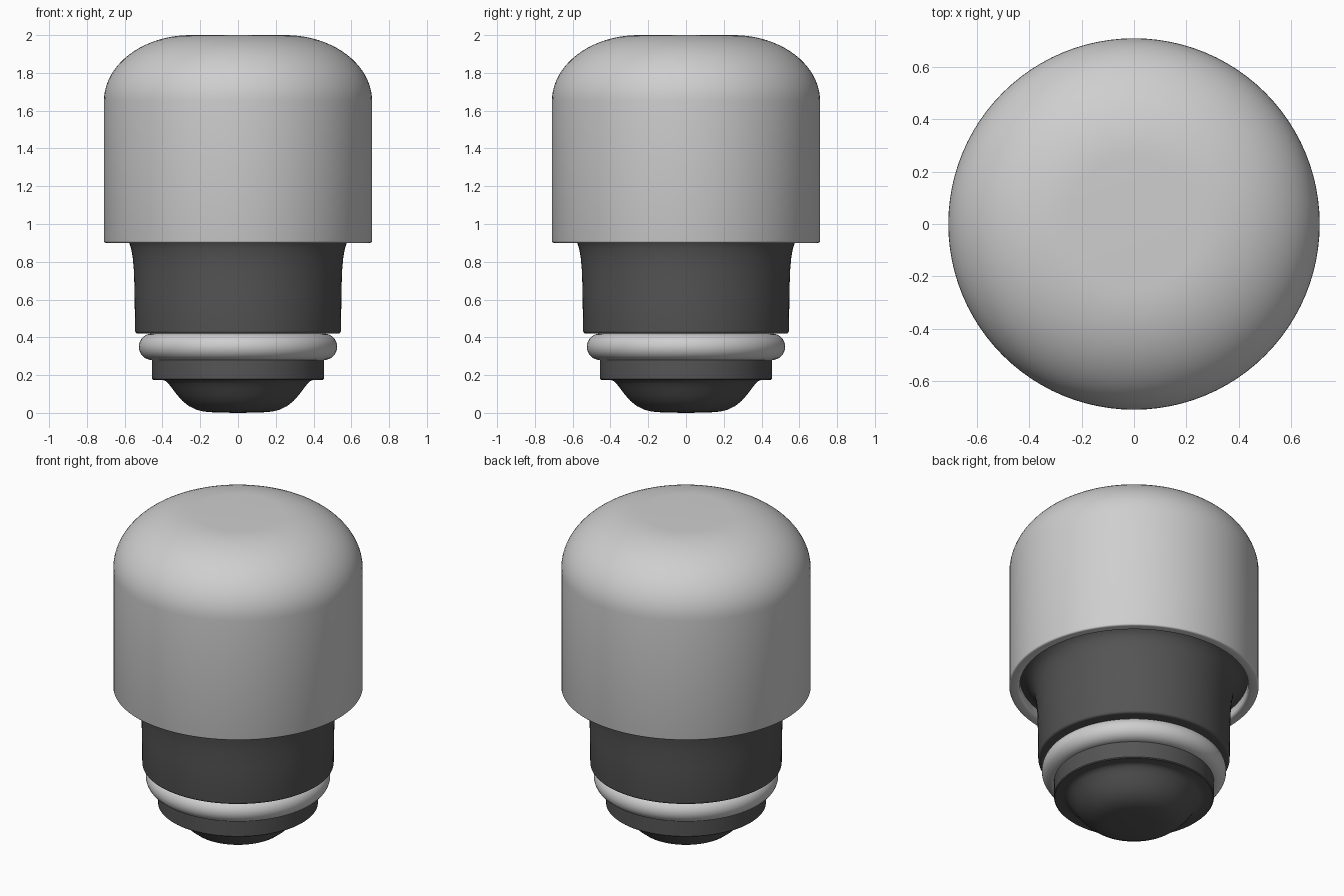
import bpy, math

if "Cube" in bpy.data.objects:
    bpy.data.objects.remove(bpy.data.objects["Cube"])

SEG = 96


def material(name, rgb):
    m = bpy.data.materials.new(name)
    m.diffuse_color = (*rgb, 1)
    m.use_nodes = True
    m.node_tree.nodes["Principled BSDF"].inputs["Base Color"].default_value = m.diffuse_color
    return m


light = material("light_grey", (0.62, 0.62, 0.62))
dark = material("charcoal", (0.09, 0.09, 0.09))


def lathe(name, profile, mat, closed=False):
    """Spin (radius, z) points, listed bottom to top along the outside."""
    verts, faces, rings = [], [], []
    for r, z in profile:
        start = len(verts)
        if r < 1e-6:
            verts.append((0, 0, z))
            rings.append([start] * SEG)
        else:
            for i in range(SEG):
                a = 2 * math.pi * i / SEG
                verts.append((r * math.cos(a), r * math.sin(a), z))
            rings.append(list(range(start, start + SEG)))
    pairs = list(zip(rings, rings[1:]))
    if closed:
        pairs.append((rings[-1], rings[0]))
    for lo, hi in pairs:
        for i in range(SEG):
            j = (i + 1) % SEG
            quad = [lo[i], lo[j], hi[j], hi[i]]
            faces.append(list(dict.fromkeys(quad)))
    me = bpy.data.meshes.new(name)
    me.from_pydata(verts, [], faces)
    me.materials.append(mat)
    me.shade_smooth()
    me.set_sharp_from_angle(angle=math.radians(40))
    ob = bpy.data.objects.new(name, me)
    bpy.context.collection.objects.link(ob)
    return ob


def arc(cr, cz, a, b, start, end, n):
    """Elliptical arc of (radius, z) points, angles in degrees."""
    pts = []
    for i in range(n + 1):
        t = math.radians(start + (end - start) * i / n)
        pts.append((cr + a * math.cos(t), cz + b * math.sin(t)))
    return pts


# Domed cap with a thin hollow rim underneath
lathe("cap",
      [(0, 1.0), (0.65, 1.0), (0.65, 0.915)]
      + arc(0.665, 0.915, 0.015, 0.015, 180, 270, 3)
      + arc(0.70, 0.91, 0.01, 0.01, 270, 360, 3)
      + arc(0.25, 1.65, 0.46, 0.35, 0, 90, 20)
      + [(0, 2.0)], light)

# Stopper body, flaring out to meet the inside of the cap
lathe("stopper_body",
      [(0, 0.42), (0.52, 0.42)]
      + arc(0.53, 0.435, 0.015, 0.015, 270, 360, 4)
      + [(0.548, 0.65), (0.551, 0.75), (0.557, 0.82), (0.566, 0.87),
         (0.578, 0.905), (0.60, 0.935), (0.625, 0.95), (0.652, 0.955)], dark)

# Sealing ring
lathe("sealing_ring", arc(0.455, 0.35, 0.07, 0.07, 0, 348.75, 31), light, True)

# Neck and rounded plug at the bottom
lathe("bottom_plug",
      [(0, 0), (0.12, 0.002), (0.18, 0.007), (0.22, 0.017), (0.26, 0.036),
       (0.295, 0.064), (0.325, 0.098), (0.35, 0.132), (0.37, 0.157),
       (0.385, 0.17), (0.40, 0.175), (0.45, 0.175), (0.455, 0.18),
       (0.455, 0.42)], dark)
